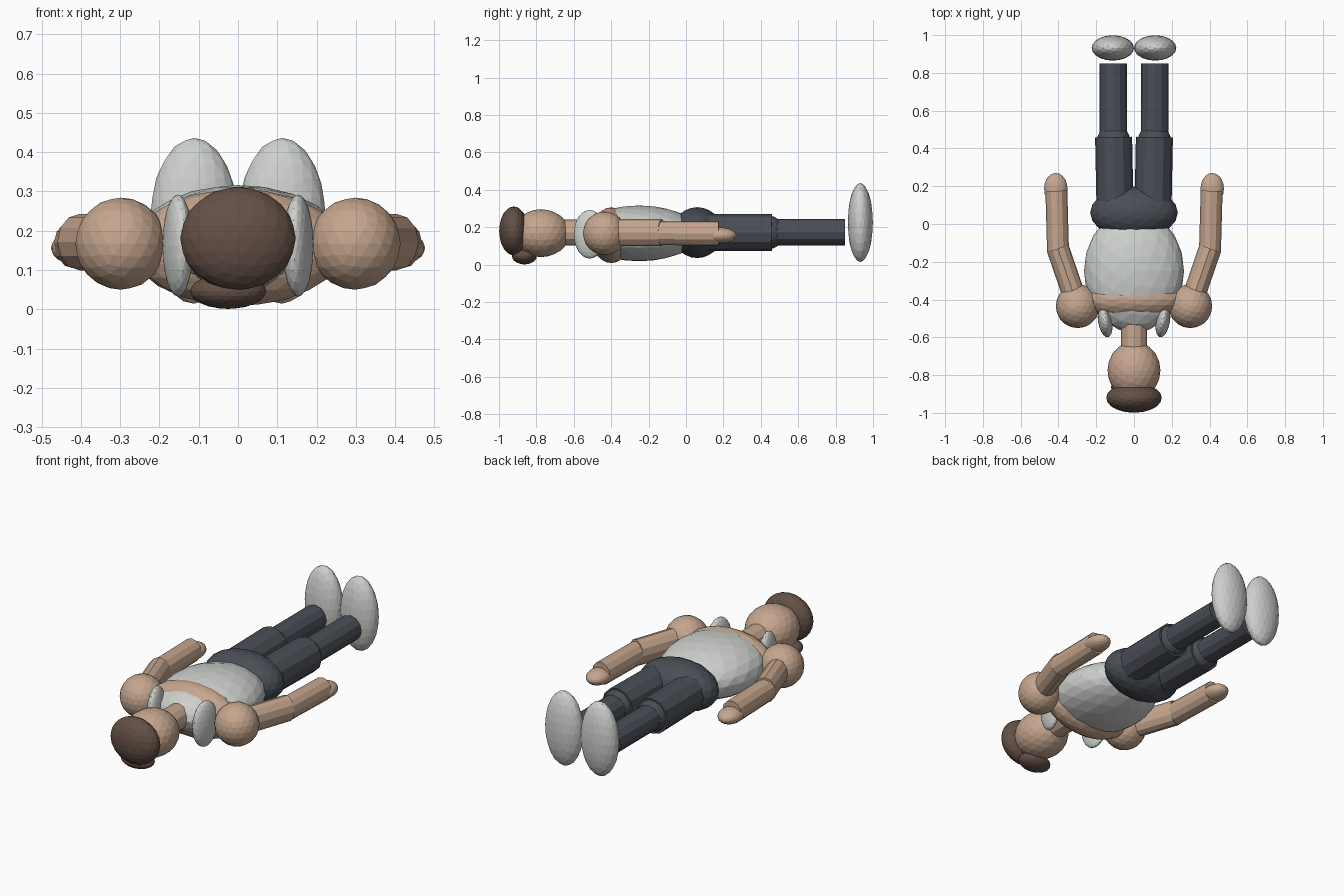
import bpy, bmesh, math
from mathutils import Matrix, Vector

if "Cube" in bpy.data.objects:
    bpy.data.objects.remove(bpy.data.objects["Cube"])


def material(name, rgb):
    m = bpy.data.materials.new(name)
    m.diffuse_color = (*rgb, 1.0)
    m.use_nodes = True
    m.node_tree.nodes["Principled BSDF"].inputs["Base Color"].default_value = m.diffuse_color
    return m


SKIN = material("tan skin", (0.56, 0.38, 0.27))
CLOTH = material("pale grey cloth", (0.61, 0.63, 0.61))
DARK = material("dark slate cloth", (0.068, 0.076, 0.092))
HAIR = material("brown hair", (0.125, 0.080, 0.060))


def add_object(name, bm, mat):
    mesh = bpy.data.meshes.new(name)
    bm.to_mesh(mesh)
    bm.free()
    mesh.materials.append(mat)
    ob = bpy.data.objects.new(name, mesh)
    bpy.context.collection.objects.link(ob)
    return ob


def ellipsoid(name, centre, radii, mat, turn=0.0):
    """Faceted ball stretched to three radii, turned about z."""
    bm = bmesh.new()
    bmesh.ops.create_icosphere(bm, subdivisions=3, radius=1.0)
    bm.transform(Matrix.Translation(centre)
                 @ Matrix.Rotation(math.radians(turn), 4, 'Z')
                 @ Matrix.Diagonal((*radii, 1.0)))
    return add_object(name, bm, mat)


def limb(name, a, b, width, height, mat, sides=12):
    """Closed flat-sided tube from a to b with an oval section."""
    a, b = Vector(a), Vector(b)
    d = (b - a).normalized()
    side = d.cross(Vector((0, 0, 1))).normalized()
    up = side.cross(d)
    bm = bmesh.new()
    bmesh.ops.create_cone(bm, cap_ends=True, segments=sides,
                          radius1=1.0, radius2=1.0, depth=(b - a).length)
    frame = Matrix((side, up, d)).transposed().to_4x4()
    bm.transform(Matrix.Translation((a + b) / 2) @ frame
                 @ Matrix.Diagonal((width, height, 1.0, 1.0)))
    bmesh.ops.recalc_face_normals(bm, faces=bm.faces)
    return add_object(name, bm, mat)


# Head, hair and neck
ellipsoid("head", (0, -0.775, 0.168), (0.14, 0.153, 0.128), SKIN)
ellipsoid("hair_cap", (0, -0.921, 0.18), (0.147, 0.078, 0.131), HAIR)
ellipsoid("hair_bun", (-0.025, -0.864, 0.046), (0.097, 0.067, 0.045), HAIR)
limb("neck", (0, -0.66, 0.171), (0, -0.48, 0.171), 0.07, 0.07, SKIN)

# Trunk
ellipsoid("shirt_body", (0, -0.25, 0.167), (0.265, 0.325, 0.149), CLOTH)
ellipsoid("chest_band", (0, -0.40, 0.157), (0.27, 0.112, 0.149), SKIN)
ellipsoid("hips", (0, 0.06, 0.171), (0.232, 0.138, 0.136), DARK)

# Paired parts, right (+x) and left (-x)
for s, tag in ((1, "right"), (-1, "left")):
    # Shoulder, strap and arm
    ellipsoid(f"{tag}_shoulder", (s * 0.298, -0.435, 0.167),
              (0.116, 0.116, 0.117), SKIN)
    ellipsoid(f"{tag}_shoulder_strap", (s * 0.153, -0.515, 0.162),
              (0.037, 0.086, 0.13), CLOTH, turn=-s * 10)
    limb(f"{tag}_upper_arm", (s * 0.30, -0.43, 0.171),
         (s * 0.403, -0.13, 0.171), 0.06, 0.072, SKIN)
    limb(f"{tag}_forearm", (s * 0.402, -0.15, 0.168),
         (s * 0.411, 0.175, 0.166), 0.058, 0.064, SKIN)
    ellipsoid(f"{tag}_hand", (s * 0.414, 0.187, 0.156),
              (0.062, 0.083, 0.042), SKIN)

    # Leg and foot
    limb(f"{tag}_thigh", (s * 0.10, 0.06, 0.171),
         (s * 0.108, 0.46, 0.171), 0.098, 0.099, DARK)
    ellipsoid(f"{tag}_knee", (s * 0.108, 0.44, 0.172),
              (0.088, 0.088, 0.09), DARK)
    limb(f"{tag}_shin", (s * 0.109, 0.44, 0.173),
         (s * 0.110, 0.85, 0.173), 0.073, 0.071, DARK)
    ellipsoid(f"{tag}_foot", (s * 0.112, 0.932, 0.225),
              (0.112, 0.067, 0.211), CLOTH)
